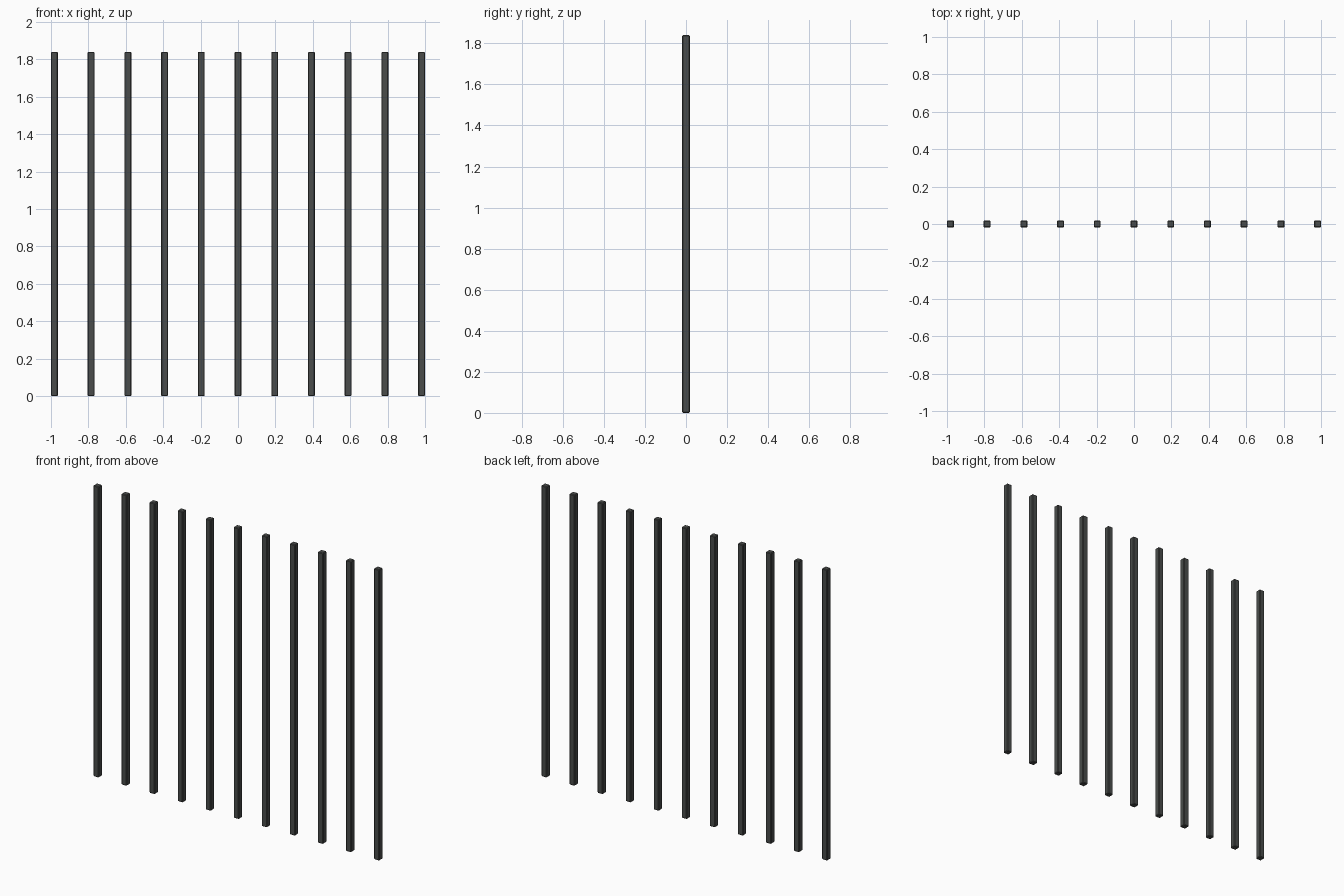
import bpy
import bmesh

if "Cube" in bpy.data.objects:
    bpy.data.objects.remove(bpy.data.objects["Cube"])

COUNT = 11
WIDTH = 0.037
HEIGHT = 1.84
CHAMFER = 0.004
SPACING = (2.0 - WIDTH) / (COUNT - 1)

# dark iron paint
iron = bpy.data.materials.new("dark_iron")
iron.diffuse_color = (0.068, 0.073, 0.07, 1.0)
iron.use_nodes = True
iron.node_tree.nodes["Principled BSDF"].inputs["Base Color"].default_value = iron.diffuse_color

# one square bar with chamfered edges, standing on the ground
mesh = bpy.data.meshes.new("bar")
bm = bmesh.new()
bmesh.ops.create_cube(bm, size=1.0)
for v in bm.verts:
    v.co = (v.co.x * WIDTH, v.co.y * WIDTH, (v.co.z + 0.5) * HEIGHT)
bmesh.ops.bevel(bm, geom=bm.edges[:], offset=CHAMFER, segments=1,
                affect='EDGES', profile=0.5)
bm.to_mesh(mesh)
bm.free()
mesh.materials.append(iron)

# evenly spaced row of bars
for i in range(COUNT):
    bar = bpy.data.objects.new(f"vertical_bar_{i + 1:02d}", mesh)
    bar.location.x = (i - (COUNT - 1) / 2) * SPACING
    bpy.context.collection.objects.link(bar)
